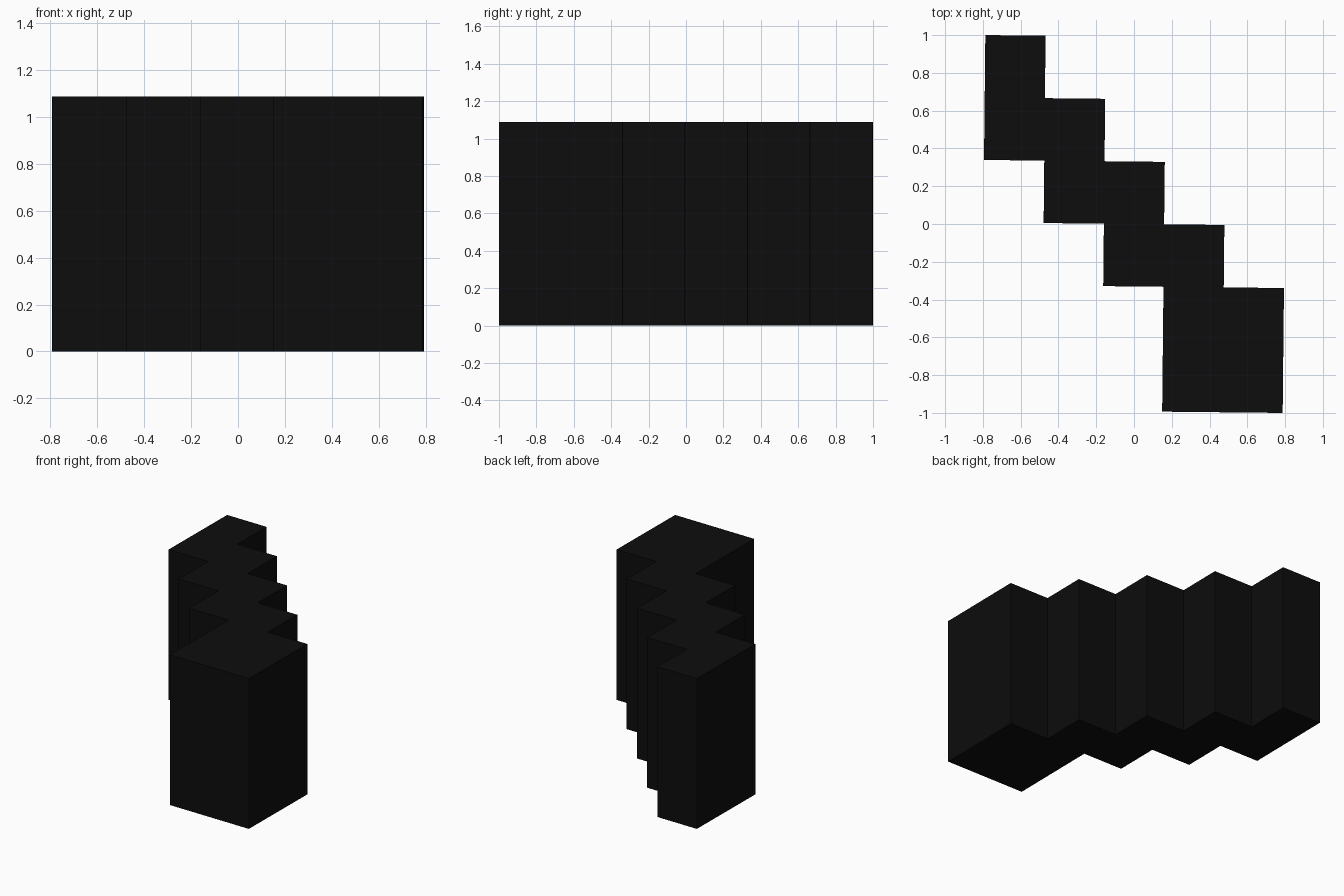
import bpy
import bmesh
from mathutils import Matrix

cube = bpy.data.objects.get("Cube")
if cube:
    bpy.data.objects.remove(cube, do_unlink=True)

HEIGHT = 1.088
STEP_X = 0.319      # width of one column
STEP_Y = 0.3306     # setback from one column to the next
TURN = -0.0105      # the plan is turned very slightly

# Near-black material
black = bpy.data.materials.new("near_black")
black.use_nodes = True
colour = (0.004, 0.004, 0.004, 1.0)
black.diffuse_color = colour
black.node_tree.nodes["Principled BSDF"].inputs["Base Color"].default_value = colour

# Front and back limit of each column, in setback steps, from right to left
columns = [(1, 3), (0, 2), (-1, 1), (-3, 0), (-3, -1)]
left_edge = -len(columns) / 2


def add_point(outline, point):
    """Append a plan point, merging consecutive ones on a straight line."""
    if outline and outline[-1] == point:
        return
    if len(outline) > 1 and outline[-2][1] == outline[-1][1] == point[1]:
        outline.pop()
    outline.append(point)


# Stepped plan: along the fronts, then back along the rears
outline = []
for i, (front, _) in enumerate(columns):
    add_point(outline, (left_edge + i, front))
    add_point(outline, (left_edge + i + 1, front))
for i, (_, back) in reversed(list(enumerate(columns))):
    add_point(outline, (left_edge + i + 1, back))
    add_point(outline, (left_edge + i, back))

# Extrude the plan into a solid block
bm = bmesh.new()
base = bm.faces.new([bm.verts.new((x * STEP_X, y * STEP_Y, 0)) for x, y in outline])
top = bmesh.ops.extrude_face_region(bm, geom=[base], use_keep_orig=True)
verts = [v for v in top["geom"] if isinstance(v, bmesh.types.BMVert)]
bmesh.ops.translate(bm, verts=verts, vec=(0, 0, HEIGHT))
bmesh.ops.rotate(bm, verts=bm.verts, cent=(0, 0, 0), matrix=Matrix.Rotation(TURN, 3, "Z"))
bmesh.ops.recalc_face_normals(bm, faces=bm.faces)

mesh = bpy.data.meshes.new("stepped_block")
bm.to_mesh(mesh)
bm.free()
mesh.materials.append(black)
block = bpy.data.objects.new("stepped_block", mesh)
bpy.context.collection.objects.link(block)
